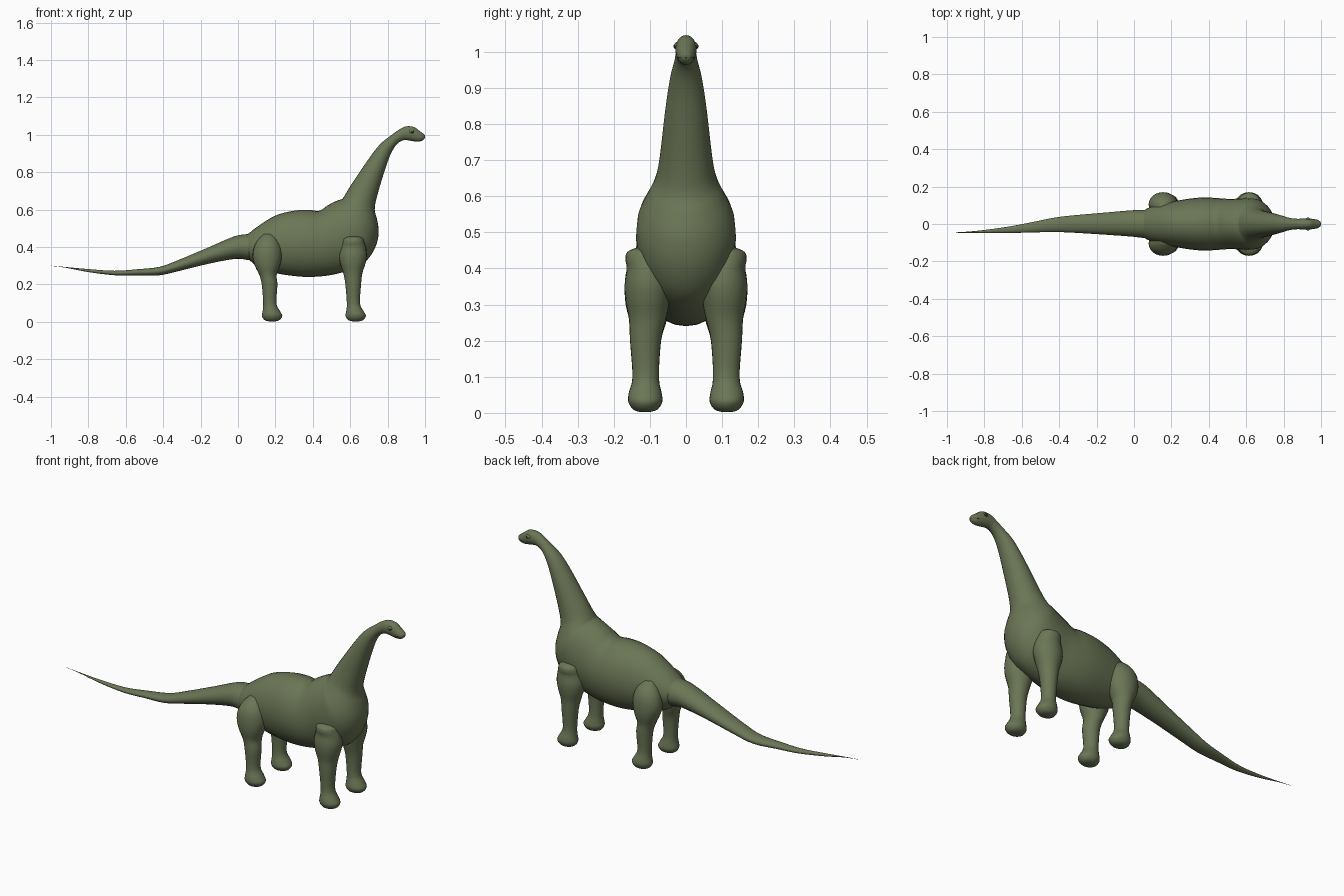
import bpy, bmesh, math
from mathutils import Vector


def material(name, rgb):
    m = bpy.data.materials.new(name)
    m.diffuse_color = (*rgb, 1)
    return m


SKIN = material("olive skin", (0.145, 0.18, 0.092))
DARK = material("dark brown", (0.03, 0.03, 0.02))


def spline(rows, steps):
    """Catmull-Rom interpolation of rows of numbers."""
    rows = [Vector(r) for r in rows]
    out = []
    for i in range(len(rows) - 1):
        p0, p1 = rows[max(i - 1, 0)], rows[i]
        p2, p3 = rows[i + 1], rows[min(i + 2, len(rows) - 1)]
        for k in range(steps):
            t = k / steps
            out.append(0.5 * (2 * p1 + (p2 - p0) * t
                              + (2 * p0 - 5 * p1 + 4 * p2 - p3) * t * t
                              + (3 * p1 - p0 - 3 * p2 + p3) * t ** 3))
    return out + [rows[-1]]


def loft(name, rings, n=28):
    """Skin elliptical rings given as (centre, axis_a, axis_b)."""
    bm = bmesh.new()
    loops = [[bm.verts.new(c + a * math.cos(2 * math.pi * k / n)
                           + b * math.sin(2 * math.pi * k / n))
              for k in range(n)] for c, a, b in rings]
    for r, s in zip(loops, loops[1:]):
        for k in range(n):
            j = (k + 1) % n
            bm.faces.new((r[k], r[j], s[j], s[k]))
    bm.faces.new(loops[0])
    bm.faces.new(loops[-1])
    bmesh.ops.recalc_face_normals(bm, faces=bm.faces)
    for f in bm.faces:
        f.smooth = True
    me = bpy.data.meshes.new(name)
    bm.to_mesh(me)
    bm.free()
    me.materials.append(SKIN)
    ob = bpy.data.objects.new(name, me)
    bpy.context.collection.objects.link(ob)
    return ob


def body_part(name, rows, steps=4):
    """Rows: upper x, upper z, lower x, lower z, half width, centre y."""
    rings = []
    for tx, tz, bx, bz, w, y in spline(rows, steps):
        top, low = Vector((tx, y, tz)), Vector((bx, y, bz))
        rings.append(((top + low) / 2, (top - low) / 2,
                      Vector((0, max(w, 0.0005), 0))))
    return loft(name, rings)


def leg(name, rows, side):
    """Rows: z, back x, front x, inner y, outer y."""
    rings = []
    for z, x0, x1, y0, y1 in spline(rows, 3):
        rings.append((Vector(((x0 + x1) / 2, side * (y0 + y1) / 2, z)),
                      Vector(((x1 - x0) / 2, 0, 0)),
                      Vector((0, (y1 - y0) / 2, 0))))
    return loft(name, rings, 24)


def ball(name, loc, scale, mat):
    bpy.ops.mesh.primitive_uv_sphere_add(segments=20, ring_count=10,
                                         radius=1, location=loc)
    ob = bpy.context.object
    ob.name = name
    ob.scale = scale
    ob.data.materials.append(mat)
    bpy.ops.object.shade_smooth()


# Tail, thinning to a whip
tail = [(-1.0, .300, -1.0, .299, .0005, -.046),
        (-.92, .293, -.92, .289, .002, -.045),
        (-.80, .282, -.80, .266, .008, -.040),
        (-.66, .273, -.66, .249, .018, -.030),
        (-.54, .281, -.54, .248, .028, -.017),
        (-.42, .294, -.42, .249, .039, -.004),
        (-.32, .330, -.31, .273, .047, 0),
        (-.16, .397, -.15, .312, .059, .002),
        (-.02, .457, -.01, .337, .070, .003),
        (.06, .470, .06, .330, .075, 0),
        (.12, .480, .12, .340, .070, 0)]
body_part("tail", tail)

# Torso, chest, neck and head
torso = [(.035, .455, .045, .345, .060, 0),
         (.06, .475, .07, .322, .080, 0),
         (.11, .513, .11, .293, .098, 0),
         (.20, .568, .20, .261, .119, 0),
         (.30, .594, .30, .245, .136, 0),
         (.38, .598, .38, .240, .142, 0),
         (.435, .594, .47, .246, .138, 0),
         (.48, .623, .55, .262, .134, 0),
         (.525, .646, .625, .288, .137, 0),
         (.54, .651, .69, .330, .138, 0),
         (.552, .655, .735, .400, .134, 0),
         (.56, .660, .752, .475, .119, 0),
         (.568, .672, .744, .545, .101, 0),
         (.582, .695, .731, .600, .085, 0),
         (.615, .748, .742, .665, .073, 0),
         (.70, .873, .780, .795, .058, 0),
         (.76, .950, .815, .893, .045, 0),
         (.82, .998, .848, .948, .032, 0),
         (.865, 1.030, .880, .969, .028, 0),
         (.90, 1.045, .905, .971, .029, 0),
         (.94, 1.042, .935, .966, .029, 0),
         (.966, 1.024, .96, .963, .026, 0),
         (.986, 1.009, .982, .967, .021, 0),
         (.998, .999, .995, .976, .012, 0),
         (1.0, .992, .999, .985, .004, 0)]
body_part("torso_neck_head", torso)

# Lower leg and foot, shared by both pairs (x relative to the leg)
shin = [(.003, -.015, .025, .098, .130),
        (.010, -.037, .045, .078, .147),
        (.032, -.050, .059, .065, .160),
        (.058, -.046, .046, .068, .158),
        (.100, -.043, .027, .075, .148),
        (.200, -.051, .033, .069, .155)]
front_top = [(.26, -.062, .040, .055, .158),
             (.31, -.078, .056, .045, .167),
             (.355, -.084, .064, .040, .170),
             (.40, -.074, .058, .050, .164),
             (.425, -.068, .050, .058, .168),
             (.445, -.062, .043, .066, .163),
             (.457, -.040, .020, .090, .140)]
hind_top = [(.25, -.064, .028, .055, .156),
            (.30, -.088, .046, .045, .167),
            (.35, -.100, .056, .040, .170),
            (.40, -.092, .050, .045, .163),
            (.44, -.070, .032, .055, .140),
            (.47, -.040, .005, .070, .105)]
for pair, upper, x in (("front", front_top, .625), ("hind", hind_top, .178)):
    rows = [(z, a + x, b + x, c, d) for z, a, b, c, d in shin + upper]
    for tag, side in (("right", -1), ("left", 1)):
        leg(f"{pair}_leg_{tag}", rows, side)

# Eyes and mouth line
for tag, side in (("right", -1), ("left", 1)):
    ball("brow_" + tag, (.928, side * .024, 1.017), (.014, .009, .010), SKIN)
    ball("eye_" + tag, (.931, side * .029, 1.015), (.008, .006, .007), DARK)
ball("mouth_line", (.966, 0, .983), (.034, .0255, .0018), DARK)
